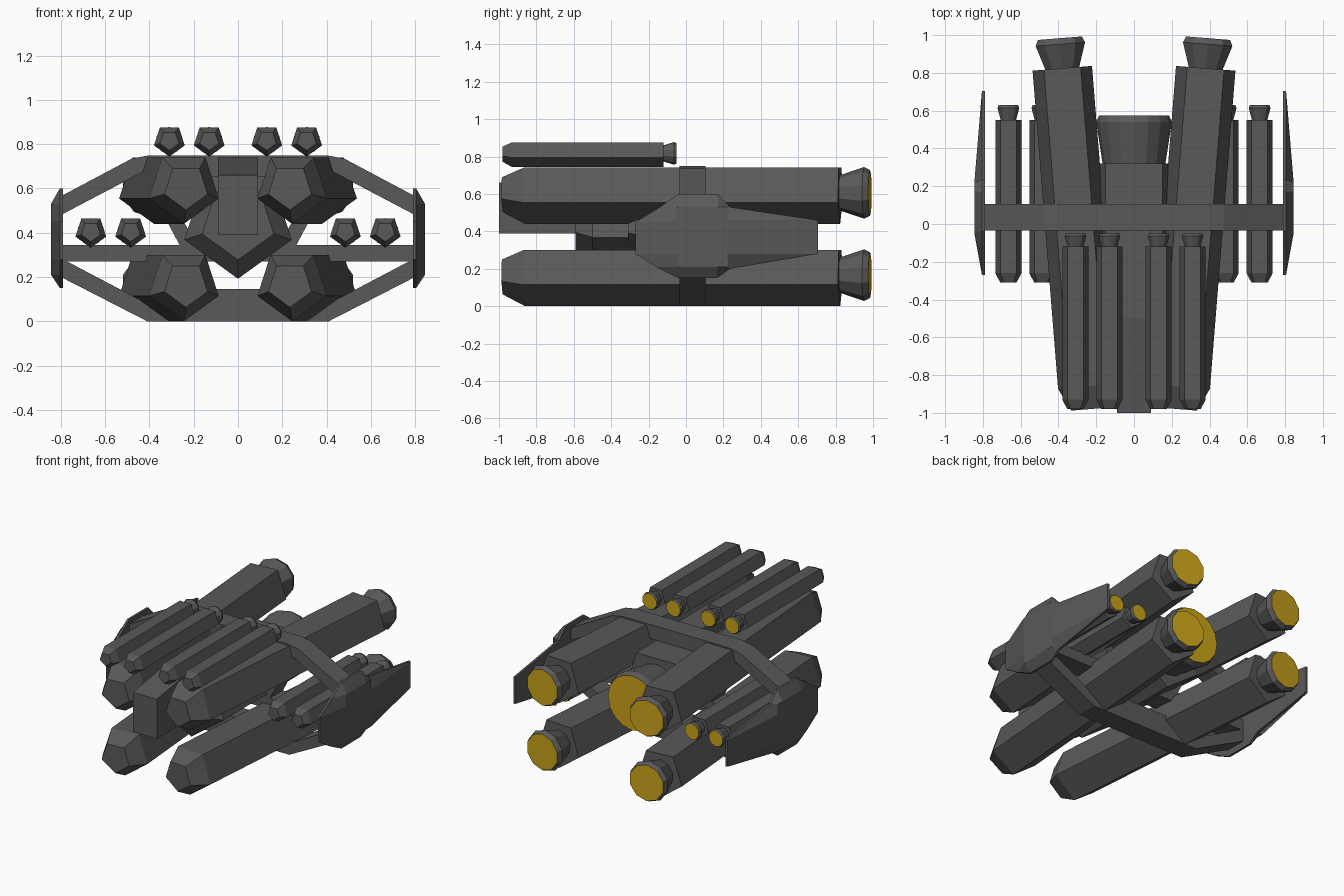
import bpy, bmesh, math
from mathutils import Matrix

cube = bpy.data.objects.get("Cube")
if cube:
    bpy.data.objects.remove(cube, do_unlink=True)


def material(name, rgb):
    m = bpy.data.materials.new(name)
    m.use_nodes = True
    m.diffuse_color = (*rgb, 1)
    m.node_tree.nodes["Principled BSDF"].inputs["Base Color"].default_value = (*rgb, 1)
    return m


GREY = material("dark grey", (0.1, 0.1, 0.1))
GLOW = material("amber glow", (0.6, 0.37, 0.01))


def loft(name, rings, glow_end=False):
    """Skin a list of equal-length point rings and cap both ends."""
    bm = bmesh.new()
    loops = [[bm.verts.new(p) for p in ring] for ring in rings]
    n = len(loops[0])
    for a, b in zip(loops, loops[1:]):
        for i in range(n):
            bm.faces.new((a[i], a[(i + 1) % n], b[(i + 1) % n], b[i]))
    bm.faces.new(loops[0])
    end = bm.faces.new(loops[-1])
    if glow_end:
        end.material_index = 1
    bmesh.ops.recalc_face_normals(bm, faces=bm.faces)
    mesh = bpy.data.meshes.new(name)
    bm.to_mesh(mesh)
    bm.free()
    mesh.materials.append(GREY)
    mesh.materials.append(GLOW)
    ob = bpy.data.objects.new(name, mesh)
    bpy.context.collection.objects.link(ob)
    return ob


def tube(name, sides, stations, glow_end=False):
    """Polygonal solid along y, one corner pointing down."""
    rings = []
    for y, r in stations:
        turn = [2 * math.pi * i / sides for i in range(sides)]
        rings.append([(r * math.sin(t), y, -r * math.cos(t)) for t in turn])
    return loft(name, rings, glow_end)


def missile(name, place, r, length, nose, nozzle, yaw=0):
    body = tube(name + "_body", 5, [(0, r * 0.62), (nose, r), (length, r)])
    bell = tube(name + "_nozzle", 10,
                [(length - 0.01, r * 0.55), (length + nozzle * 0.8, r * 0.83),
                 (length + nozzle, r * 0.74)], True)
    for ob in (body, bell):
        ob.matrix_world = Matrix.Translation(place) @ Matrix.Rotation(yaw, 4, "Z")


def slab(name, outline, y0, y1):
    """Flat x-z outline extruded along y."""
    return loft(name, [[(x, y, z) for x, z in outline] for y in (y0, y1)])


F0, F1 = -0.035, 0.105   # depth of the cross frame

# Central hull, engine and forward spine
hull = tube("central_hull", 5, [(-0.59, 0.17), (-0.5, 0.255), (0.32, 0.255)])
engine = tube("central_nozzle", 16, [(0.31, 0.165), (0.54, 0.2), (0.575, 0.185)], True)
for ob in (hull, engine):
    ob.location.z = 0.447
profile = [(-1, 0.39), (-1, 0.66), (-0.5, 0.74), (0.1, 0.74), (0.1, 0.39)]
loft("forward_spine", [[(x, y, z) for y, z in profile] for x in (-0.09, 0.09)])

# Cross frame beams
slab("frame_top", [(-0.48, 0.735), (-0.4, 0.75), (0.4, 0.75), (0.48, 0.735),
                   (0.42, 0.655), (-0.42, 0.655)], F0, F1)
slab("frame_bottom", [(-0.41, 0), (0.41, 0), (0.45, 0.1), (0.3, 0.145),
                      (-0.3, 0.145), (-0.45, 0.1)], F0, F1)
slab("frame_middle", [(-0.79, 0.27), (0.79, 0.27), (0.79, 0.345), (-0.79, 0.345)], F0, F1)

# Side armour outline in y-z, drawn as a rim with a raised centre panel
rim = [(-0.27, 0.45), (-0.14, 0.53), (-0.04, 0.6), (0.17, 0.6), (0.235, 0.53), (0.705, 0.46),
       (0.705, 0.28), (0.235, 0.2), (0.165, 0.15), (-0.04, 0.15), (-0.16, 0.21), (-0.27, 0.28)]
panel = [(min(max(y, -0.05), 0.22), min(max(z, 0.21), 0.53)) for y, z in rim]
panel = [(y + 0.0005 * i, z) for i, (y, z) in enumerate(panel)]

for s, side in ((1, "left"), (-1, "right")):
    # Large angled missiles
    for z, level in ((0.166, "lower"), (0.606, "upper")):
        missile(f"{side}_{level}_missile", (s * 0.235, -0.98, z), 0.166, 1.81, 0.12, 0.16,
                -s * 0.08)
    # Small missiles on the roof and on the side beams
    for x, spot in ((0.13, "inner"), (0.31, "outer")):
        missile(f"{side}_{spot}_roof_missile", (s * x, -0.98, 0.817), 0.073, 0.86, 0.05, 0.07)
        missile(f"{side}_{spot}_side_missile", (s * (x + 0.355), -0.31, 0.405), 0.073, 0.86,
                0.05, 0.08)
    # Diagonal frame arms and inner struts
    slab(f"{side}_upper_arm", [(s * x, z) for x, z in
         ((0.48, 0.735), (0.8, 0.565), (0.8, 0.48), (0.42, 0.68))], F0, F1)
    slab(f"{side}_lower_arm", [(s * x, z) for x, z in
         ((0.41, 0), (0.8, 0.2), (0.8, 0.285), (0.42, 0.085))], F0, F1)
    slab(f"{side}_inner_strut", [(s * x, z) for x, z in
         ((0.4, 0.6), (0.33, 0.6), (0.16, 0.3), (0.24, 0.3))], F0, F1)
    # Side armour
    loft(f"{side}_armour", [[(s * 0.79, y, z) for y, z in rim],
                            [(s * 0.805, y, z) for y, z in rim],
                            [(s * 0.845, y, z) for y, z in panel]])
